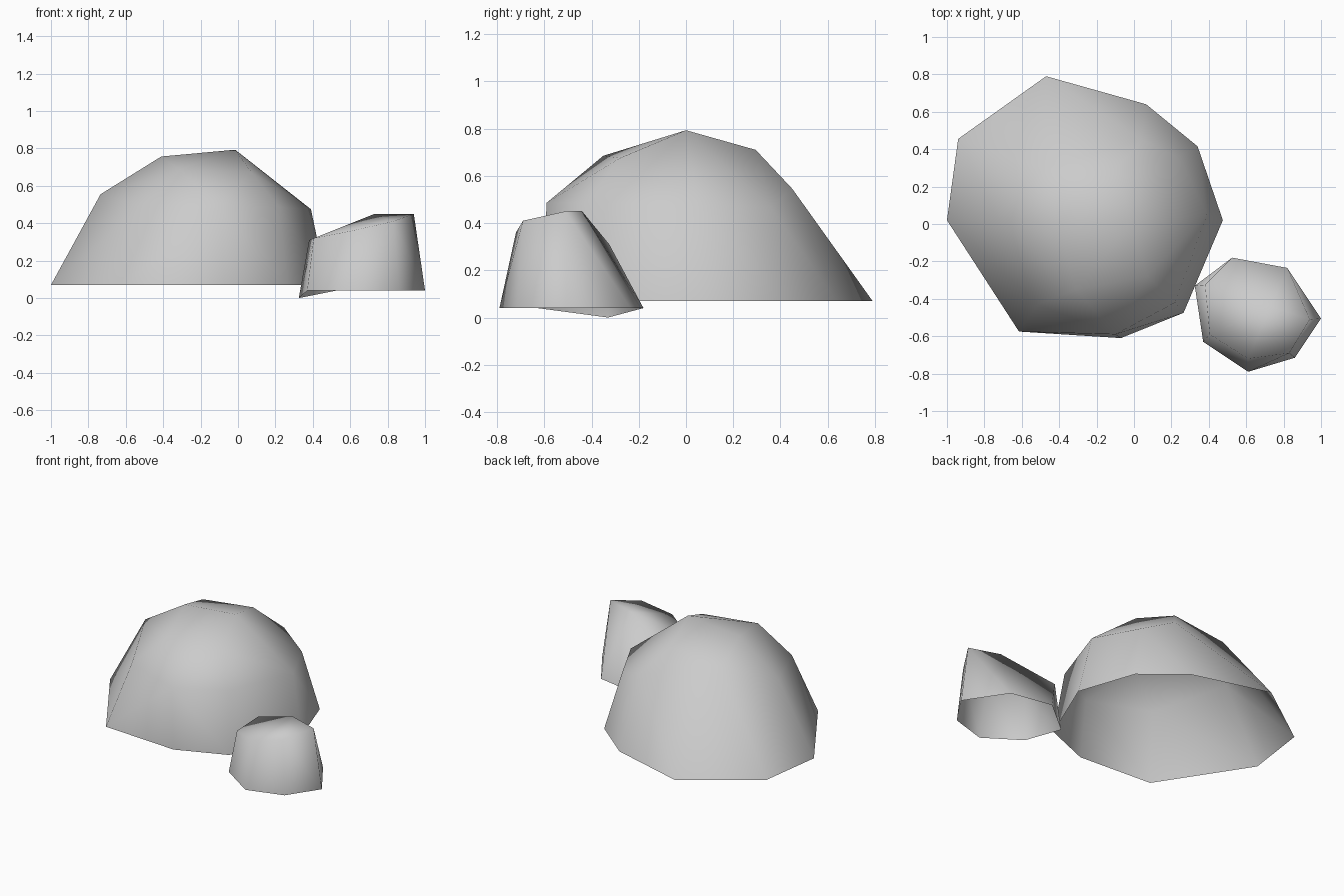
import bpy, bmesh

if "Cube" in bpy.data.objects:
    bpy.data.objects.remove(bpy.data.objects["Cube"])

stone = bpy.data.materials.new("stone_grey")
stone.diffuse_color = (0.6, 0.6, 0.6, 1)
stone.use_nodes = True
stone.node_tree.nodes["Principled BSDF"].inputs["Base Color"].default_value = stone.diffuse_color


def make_rock(name, base, crown):
    """Wrap a faceted shell over a base outline and crown points, open below."""
    bm = bmesh.new()
    for p in base + crown:
        bm.verts.new(p)
    bmesh.ops.convex_hull(bm, input=bm.verts)
    bm.normal_update()
    under = [f for f in bm.faces if f.normal.z < -0.5]
    bmesh.ops.delete(bm, geom=under, context='FACES')
    loose = [v for v in bm.verts if not v.link_faces]
    bmesh.ops.delete(bm, geom=loose, context='VERTS')
    for f in bm.faces:
        f.smooth = True
    mesh = bpy.data.meshes.new(name)
    bm.to_mesh(mesh)
    bm.free()
    mesh.materials.append(stone)
    obj = bpy.data.objects.new(name, mesh)
    bpy.context.collection.objects.link(obj)
    return obj


# Large boulder: flat nine-sided outline, shoulder, upper ring and peak
outline = [(-1, .02), (-.94, .455), (-.47, .79), (.065, .64), (.34, .415),
           (.475, .02), (.265, -.475), (-.07, -.61), (-.615, -.575)]
make_rock("large_boulder", [(x, y, .07) for x, y in outline], [
    (.39, .05, .475), (.24, .36, .465), (.04, .45, .545), (-.735, .03, .555),
    (-.515, -.43, .487), (-.1, -.59, .486), (.22, -.42, .485),
    (-.41, 0, .757), (-.48, .3, .66), (-.09, .295, .71),
    (.07, -.28, .675), (-.31, -.35, .685), (-.015, 0, .793)])

# Small boulder: seven-sided outline with one low corner and a slanted top
outline = [(.525, -.18), (.82, -.235), (1, -.505), (.86, -.715),
           (.61, -.79), (.37, -.63)]
make_rock("small_boulder", [(.325, -.33, 0)] + [(x, y, .04) for x, y in outline], [
    (.38, -.325, .31), (.405, -.59, .32), (.61, -.72, .36),
    (.83, -.69, .41), (.94, -.51, .45), (.73, -.44, .45)])
